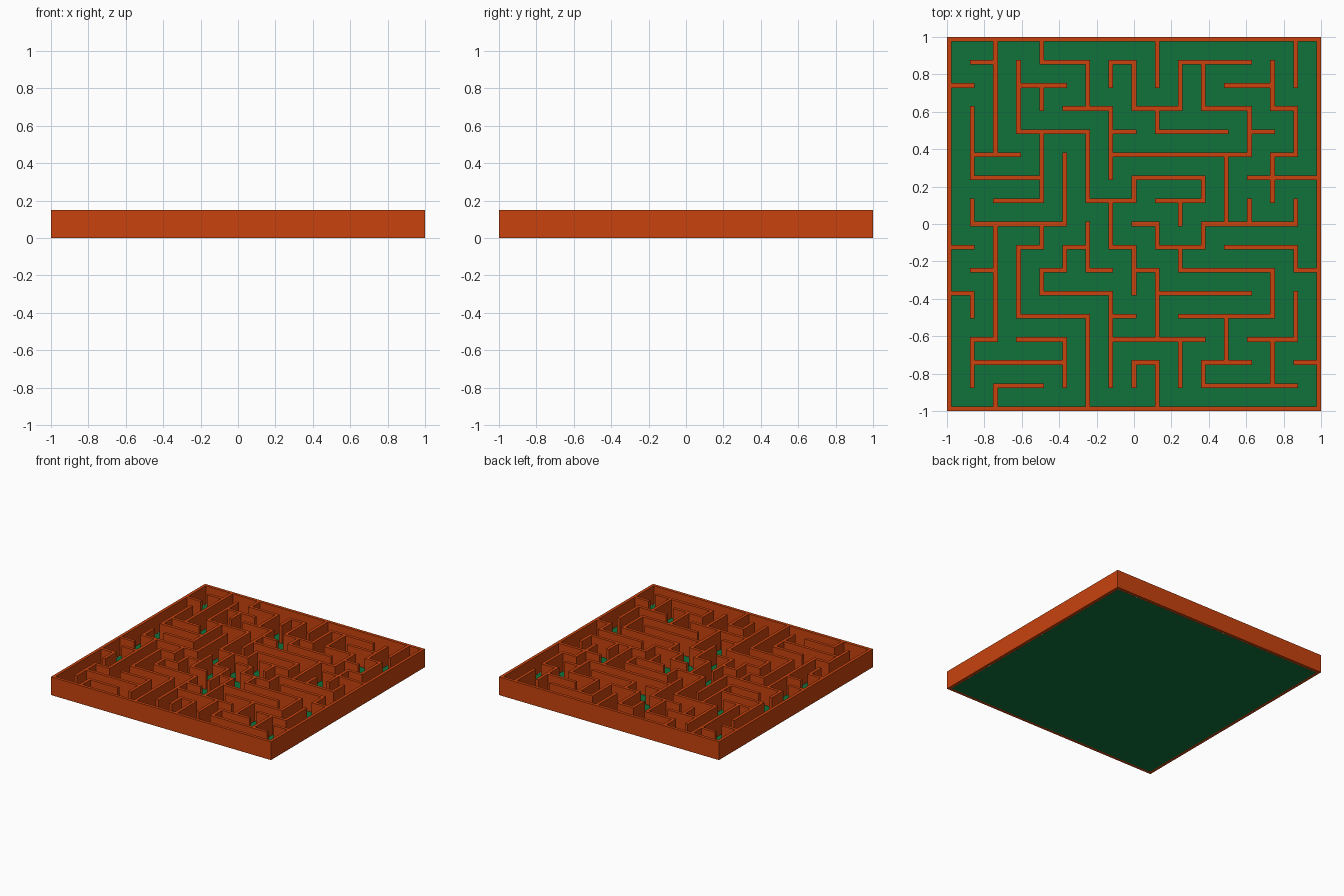
import bpy, bmesh

if "Cube" in bpy.data.objects:
    bpy.data.objects.remove(bpy.data.objects["Cube"])

CELLS = 16           # maze cells per side
WALL = 0.0247        # wall thickness
PITCH = (2 - WALL) / CELLS
HEIGHT = 0.15

# Wall runs on each grid line: {line: "start-end ..."}, lines counted from the back left corner
ACROSS = {
    0: "0-16", 1: "1-2 4-6 7-8 10-13", 2: "0-1 3-5 12-14", 3: "5-7 8-10 11-13 14-15",
    4: "3-6 7-8 9-12 13-14", 5: "1-3 7-13 14-15", 6: "1-4 8-11 13-16",
    7: "2-4 6-8 9-11", 8: "1-5 8-9 11-15", 9: "0-1 3-4 5-6 7-8 9-11 12-15",
    10: "1-2 4-5 6-7 8-9 10-14 15-16", 11: "0-1 4-7 9-13", 12: "3-6 7-8 10-14",
    13: "1-2 3-5 7-11 13-15", 14: "1-5 8-9 11-13 15-16", 15: "2-4 11-15", 16: "0-16",
}
DOWN = {
    0: "0-16", 1: "3-6 7-8 11-12 13-15", 2: "0-5 8-13 15-16", 3: "1-4 9-12",
    4: "0-1 2-3 4-7 8-9 10-11", 5: "5-8 9-10 13-15", 6: "1-3 4-7 8-10 12-16",
    7: "1-2 3-6 7-9 11-15", 8: "1-3 6-7 9-11 14-15", 9: "0-2 3-4 8-9 10-13 14-16",
    10: "1-3 7-8 9-10 13-15", 11: "1-3 6-7 8-9 14-15", 12: "5-8 12-14",
    13: "3-5 7-8", 14: "1-3 5-7 10-12 13-15", 15: "0-2 3-5 7-8 9-10 11-13", 16: "0-16",
}


def material(name, color):
    m = bpy.data.materials.new(name)
    m.diffuse_color = color
    m.use_nodes = True
    m.node_tree.nodes["Principled BSDF"].inputs["Base Color"].default_value = m.diffuse_color
    return m


def add_object(name, bm, mat):
    mesh = bpy.data.meshes.new(name)
    bm.to_mesh(mesh)
    bm.free()
    mesh.materials.append(mat)
    ob = bpy.data.objects.new(name, mesh)
    bpy.context.collection.objects.link(ob)
    return ob


def steps(runs):
    """Yield (line, step) tiles; even steps are wall nodes, odd steps the stretches between."""
    for line, text in runs.items():
        for run in text.split():
            a, b = map(int, run.split("-"))
            for k in range(2 * a, 2 * b + 1):
                yield 2 * line, k


def edge(k):
    """Position of the k-th edge in the alternating wall / gap spacing."""
    return -1 + (k // 2) * PITCH + (k % 2) * WALL


# Floor plan of the walls, thickened upwards
tiles = {(k, line) for line, k in steps(ACROSS)} | {(line, k) for line, k in steps(DOWN)}
bm = bmesh.new()
corners = {}


def corner(i, j):
    if (i, j) not in corners:
        corners[i, j] = bm.verts.new((edge(i), -edge(j), 0))
    return corners[i, j]


for i, j in sorted(tiles):
    bm.faces.new([corner(i, j), corner(i, j + 1), corner(i + 1, j + 1), corner(i + 1, j)])
walls = add_object("maze_walls", bm, material("orange", (0.578, 0.054, 0.004, 1)))
walls.location.z = 0.0005
solid = walls.modifiers.new("height", "SOLIDIFY")
solid.thickness = HEIGHT - 0.0005
solid.offset = 1

# Thin floor sheet inside the outer wall
bm = bmesh.new()
bmesh.ops.create_grid(bm, x_segments=1, y_segments=1, size=1 - WALL)
add_object("floor", bm, material("green", (0.005, 0.17, 0.045, 1)))
